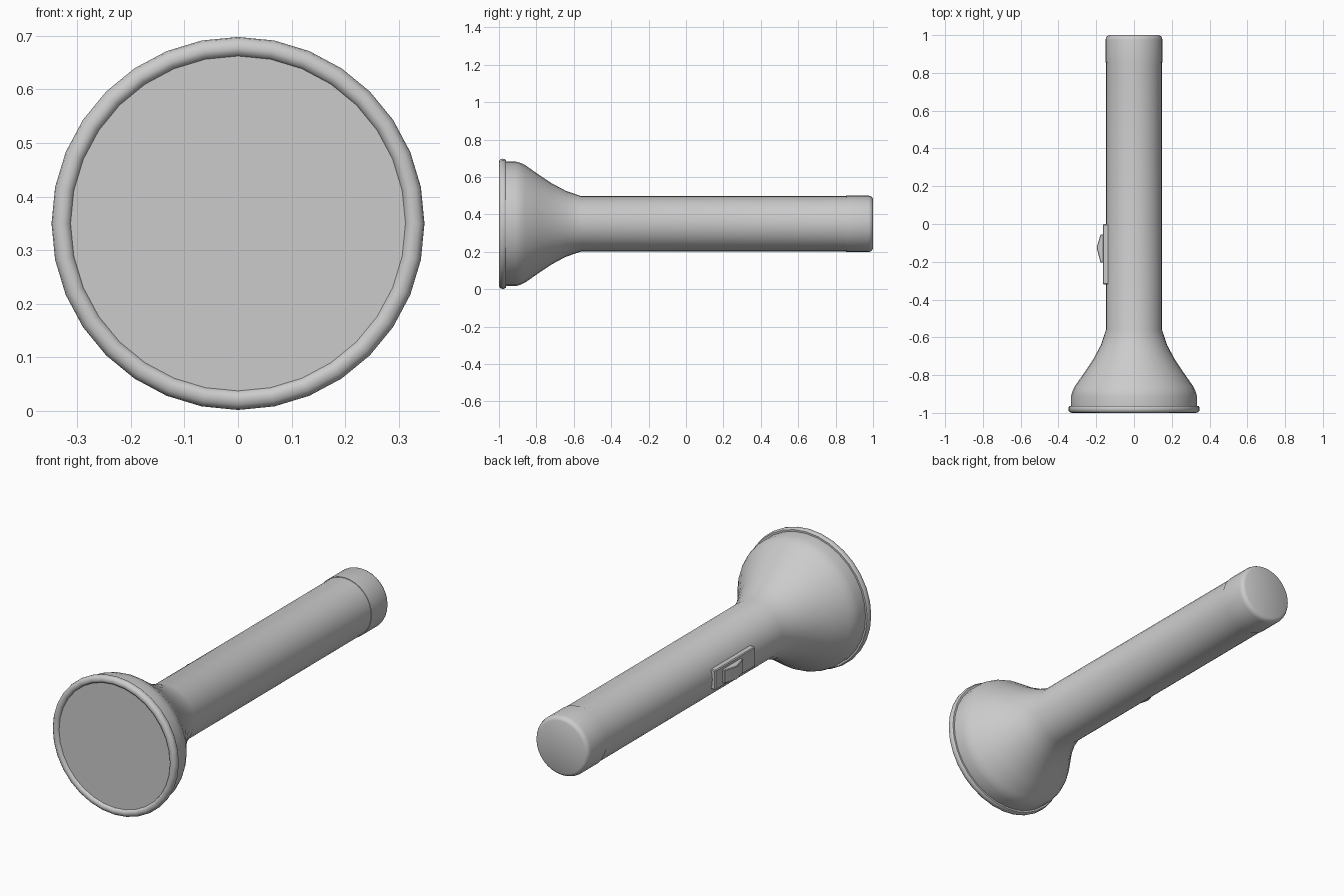
import bpy, bmesh, math

if "Cube" in bpy.data.objects:
    bpy.data.objects.remove(bpy.data.objects["Cube"])

CZ = 0.35   # height of the torch axis
SIDES = 32

grey = bpy.data.materials.new("light_grey")
grey.diffuse_color = (0.6, 0.6, 0.6, 1)
grey.use_nodes = True
grey.node_tree.nodes["Principled BSDF"].inputs["Base Color"].default_value = grey.diffuse_color


def finish(name, bm, angle=35):
    bmesh.ops.remove_doubles(bm, verts=bm.verts, dist=1e-5)
    bmesh.ops.recalc_face_normals(bm, faces=bm.faces)
    me = bpy.data.meshes.new(name)
    bm.to_mesh(me)
    bm.free()
    ob = bpy.data.objects.new(name, me)
    bpy.context.collection.objects.link(ob)
    me.materials.append(grey)
    bpy.ops.object.select_all(action='DESELECT')
    ob.select_set(True)
    bpy.context.view_layer.objects.active = ob
    bpy.ops.object.shade_smooth_by_angle(angle=math.radians(angle))
    return ob


def lathe(name, profile, angle=35):
    """Spin (y, radius) points around the long axis; radius 0 closes an end."""
    bm = bmesh.new()
    rings = []
    for y, r in profile:
        if r == 0:
            rings.append([bm.verts.new((0, y, CZ))] * SIDES)
        else:
            rings.append([bm.verts.new((r * math.sin(2 * math.pi * i / SIDES), y,
                                        CZ + r * math.cos(2 * math.pi * i / SIDES)))
                          for i in range(SIDES)])
    for a, b in zip(rings, rings[1:]):
        for i in range(SIDES):
            j = (i + 1) % SIDES
            bm.faces.new(list(dict.fromkeys((a[i], a[j], b[j], b[i]))))
    return finish(name, bm, angle)


def prism(name, outline, half_z, bevel):
    """Extrude an (x, y) outline symmetrically about the axis height."""
    bm = bmesh.new()
    f = bm.faces.new([bm.verts.new((x, y, CZ - half_z)) for x, y in outline])
    ext = bmesh.ops.extrude_face_region(bm, geom=[f])
    for v in ext["geom"]:
        if isinstance(v, bmesh.types.BMVert):
            v.co.z = CZ + half_z
    bmesh.ops.bevel(bm, geom=bm.edges[:], offset=bevel, segments=1, affect='EDGES')
    return finish(name, bm, 30)


# Body tube with flared head
lathe("body_and_head", [(-0.965, 0.32), (-0.965, 0.333), (-0.91, 0.333), (-0.885, 0.326),
                        (-0.86, 0.314), (-0.79, 0.265), (-0.722, 0.219), (-0.642, 0.176),
                        (-0.56, 0.148), (0.86, 0.148)])

# Rounded rim holding the lens
lathe("lens_rim", [(-0.986, 0.312), (-0.996, 0.316), (-1.0, 0.326), (-0.998, 0.338),
                   (-0.99, 0.346), (-0.98, 0.348), (-0.970, 0.347), (-0.963, 0.342),
                   (-0.963, 0.32)], 50)

# Flat lens
lathe("lens", [(-0.987, 0), (-0.987, 0.313)])

# Tail cap
lathe("tail_cap", [(0.855, 0.14), (0.855, 0.151), (0.975, 0.151), (0.986, 0.148),
                   (0.995, 0.142), (1.0, 0.132), (1.0, 0)])

# Switch plate and ridged slider on the left side
prism("switch_plate", [(-0.13, -0.32), (-0.165, -0.32), (-0.165, 0.0), (-0.13, 0.0)],
      0.05, 0.004)
prism("switch_slider", [(-0.155, -0.205), (-0.177, -0.205), (-0.198, -0.125),
                        (-0.177, -0.055), (-0.155, -0.055)], 0.034, 0.003)
